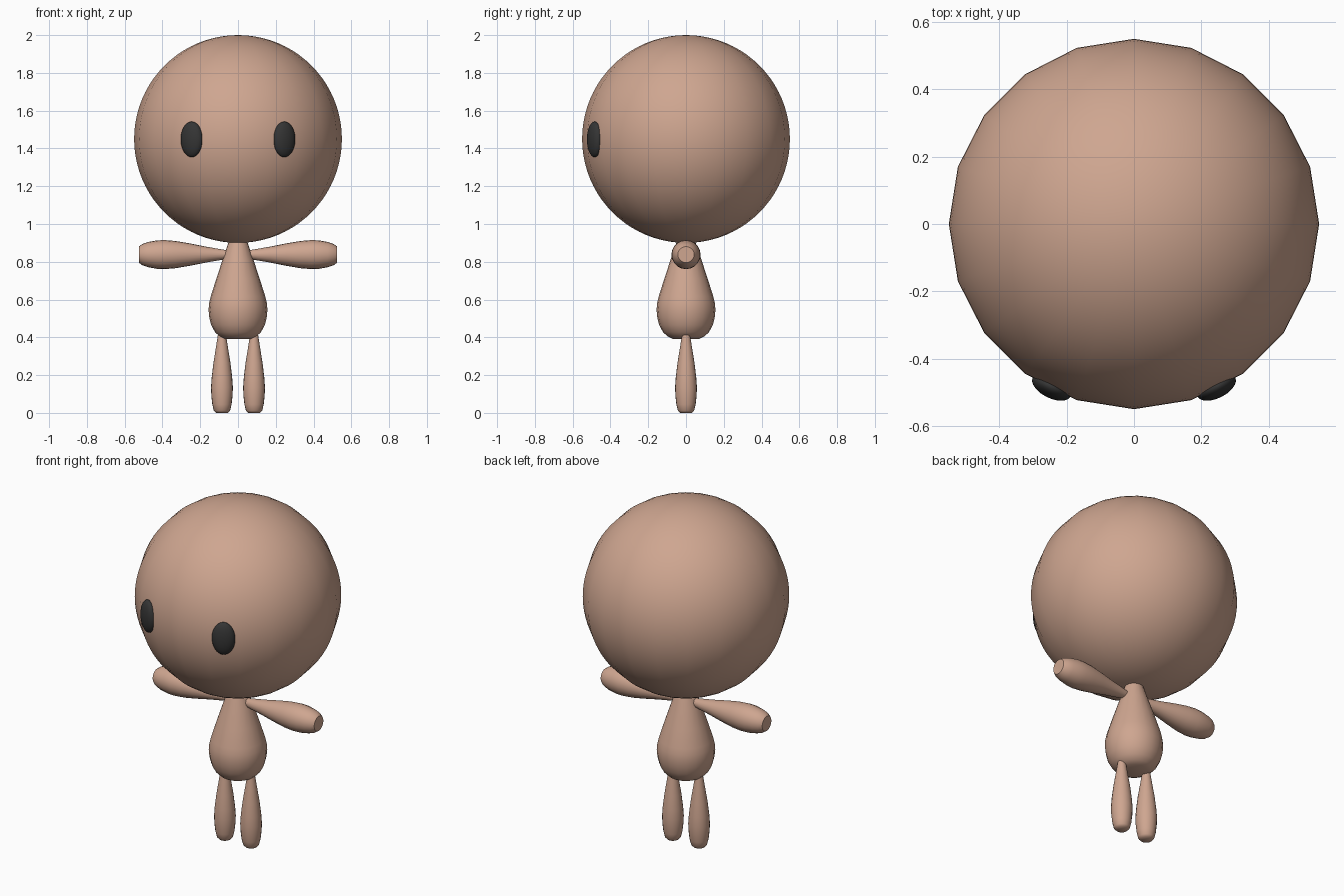
import bpy, bmesh, math
from mathutils import Matrix, Vector

if "Cube" in bpy.data.objects:
    bpy.data.objects.remove(bpy.data.objects["Cube"])


def material(name, rgb):
    m = bpy.data.materials.new(name)
    m.diffuse_color = (*rgb, 1)
    m.use_nodes = True
    m.node_tree.nodes["Principled BSDF"].inputs["Base Color"].default_value = m.diffuse_color
    return m


SKIN = material("warm_tan", (0.62, 0.38, 0.28))
DARK = material("charcoal", (0.035, 0.035, 0.035))


def finish(name, bm, mat):
    """Turn a bmesh into a smooth shaded object with crisp end caps."""
    bmesh.ops.recalc_face_normals(bm, faces=bm.faces)
    me = bpy.data.meshes.new(name)
    bm.to_mesh(me)
    bm.free()
    me.materials.append(mat)
    ob = bpy.data.objects.new(name, me)
    bpy.context.collection.objects.link(ob)
    bpy.ops.object.select_all(action='DESELECT')
    ob.select_set(True)
    bpy.context.view_layer.objects.active = ob
    bpy.ops.object.shade_smooth_by_angle(angle=math.radians(50))
    return ob


def ball(name, size, place, mat, segs, rings):
    bm = bmesh.new()
    bmesh.ops.create_uvsphere(bm, u_segments=segs, v_segments=rings, radius=1)
    bm.transform(place @ Matrix.Diagonal((*size, 1)))
    return finish(name, bm, mat)


def lathe(name, profile, place, segs=20):
    """Closed round solid from (radius, height) pairs along local z."""
    bm = bmesh.new()
    loops = [[bm.verts.new((r * math.cos(2 * math.pi * i / segs),
                            r * math.sin(2 * math.pi * i / segs), h))
              for i in range(segs)] for r, h in profile]
    for a, b in zip(loops, loops[1:]):
        for i in range(segs):
            j = (i + 1) % segs
            bm.faces.new((a[i], a[j], b[j], b[i]))
    bm.faces.new(loops[0][::-1])
    bm.faces.new(loops[-1])
    bm.transform(place)
    return finish(name, bm, SKIN)


# head
ball("head", (0.55, 0.55, 0.55), Matrix.Translation((0, 0, 1.45)), SKIN, 20, 40)

# pear shaped torso
lathe("torso", [(0.07, 0.392), (0.098, 0.405), (0.122, 0.428), (0.142, 0.465),
                (0.152, 0.505), (0.156, 0.545), (0.153, 0.58), (0.145, 0.615),
                (0.115, 0.71), (0.082, 0.81), (0.055, 0.89), (0.045, 0.92)],
      Matrix.Identity(4))

ARM = [(0.02, 0.03), (0.025, 0.07), (0.042, 0.17), (0.06, 0.26), (0.072, 0.33),
       (0.077, 0.39), (0.075, 0.43), (0.067, 0.475), (0.057, 0.505), (0.043, 0.525)]
LEG = [(0.032, 0.0), (0.043, 0.012), (0.051, 0.045), (0.056, 0.09), (0.058, 0.135),
       (0.054, 0.19), (0.045, 0.265), (0.032, 0.345), (0.022, 0.41), (0.018, 0.44)]

for side, s in (("left", -1), ("right", 1)):
    # arm stretched out sideways
    lathe(side + "_arm", ARM, Matrix.Translation((0, 0, 0.838))
          @ Matrix.Rotation(s * math.pi / 2, 4, 'Y'))
    # leg
    lathe(side + "_leg", LEG, Matrix.Translation((s * 0.085, 0, 0)))
    # flattened oval eye lying on the face
    ball(side + "_eye", (0.063, 0.033, 0.094),
         Matrix.Translation((s * 0.245, -0.484, 1.448))
         @ Matrix.Rotation(s * math.radians(27), 4, 'Z'), DARK, 20, 20)
